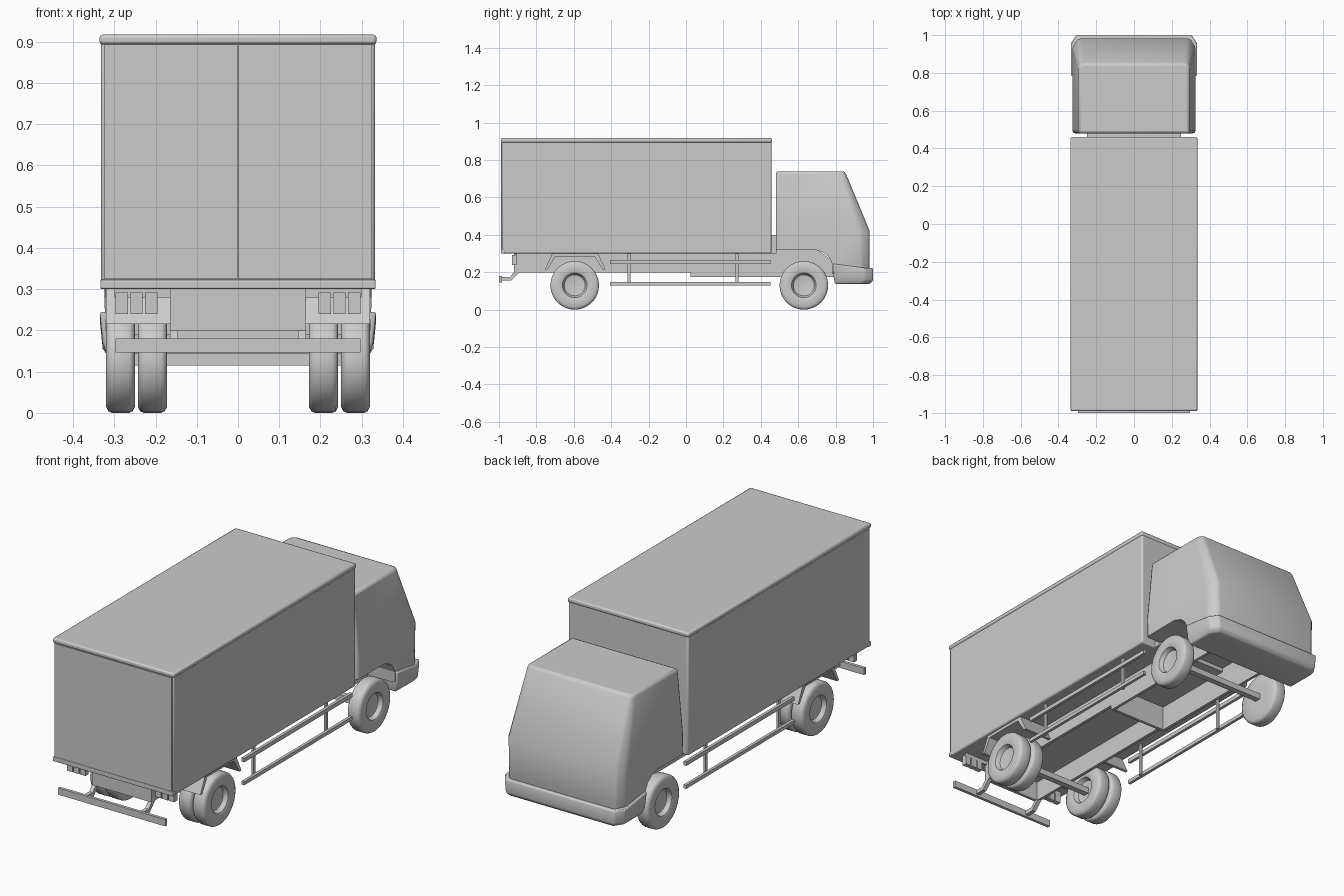
import bpy, bmesh, math

old = bpy.data.objects.get("Cube")
if old:
    bpy.data.objects.remove(old, do_unlink=True)

GREY = (0.6, 0.6, 0.6, 1)
grey = bpy.data.materials.new("plain_grey")
grey.use_nodes = True
grey.diffuse_color = GREY
grey.node_tree.nodes["Principled BSDF"].inputs["Base Color"].default_value = GREY


def finish(name, bm, bevel=0, smooth=None):
    bmesh.ops.recalc_face_normals(bm, faces=bm.faces)
    mesh = bpy.data.meshes.new(name)
    bm.to_mesh(mesh)
    bm.free()
    mesh.materials.append(grey)
    ob = bpy.data.objects.new(name, mesh)
    bpy.context.collection.objects.link(ob)
    if bevel:
        mod = ob.modifiers.new("soft_edges", "BEVEL")
        mod.width = bevel
        mod.segments = 2
        mod.limit_method = "ANGLE"
        mod.angle_limit = math.radians(25)
    if smooth:
        bpy.ops.object.select_all(action="DESELECT")
        ob.select_set(True)
        bpy.context.view_layer.objects.active = ob
        bpy.ops.object.shade_smooth_by_angle(angle=math.radians(smooth))
    return ob


def loft(name, rings, bevel=0, smooth=None):
    """Skin closed rings of points and cap both ends."""
    bm = bmesh.new()
    rows = [[bm.verts.new(p) for p in ring] for ring in rings]
    n = len(rows[0])
    for a, b in zip(rows, rows[1:]):
        for i in range(n):
            j = (i + 1) % n
            bm.faces.new((a[i], a[j], b[j], b[i]))
    bm.faces.new(rows[0])
    bm.faces.new(rows[-1])
    return finish(name, bm, bevel, smooth)


def prism(name, profile, x0, x1, **kw):
    """Extrude a side profile of (y, z) points from x0 to x1."""
    return loft(name, [[(x, y, z) for y, z in profile] for x in (x0, x1)], **kw)


def box(name, x, y, z, **kw):
    return prism(name, [(y[0], z[0]), (y[1], z[0]), (y[1], z[1]), (y[0], z[1])], *x, **kw)


def wheel(name, x_in, x_out, y):
    """Lathe a tyre with a dished hub; the dish faces x_out."""
    w = x_out - x_in
    profile = [(0.06, 0), (0.115, 0), (0.126, 0.08), (0.13, 0.2), (0.13, 0.8),
               (0.126, 0.92), (0.115, 1), (0.074, 1), (0.066, 0.95),
               (0.056, 0.65), (0.04, 0.6)]
    n = 32
    rings = []
    for r, t in profile:
        rings.append([(x_in + w * t, y + r * math.cos(2 * math.pi * i / n),
                       0.13 + r * math.sin(2 * math.pi * i / n)) for i in range(n)])
    return loft(name, rings, smooth=40)


def ring(hw, back, front, z_back, z_front, cut):
    """Plan outline with chamfered front corners."""
    half = [(hw, back, z_back), (hw, front - 1.5 * cut, z_front), (hw - cut, front, z_front)]
    return half + [(-x, y, z) for x, y, z in reversed(half)]


# Cargo body
box("cargo_box", (-0.332, 0.332), (-0.985, 0.457), (0.3, 0.905), bevel=0.008, smooth=60)
box("cargo_roof", (-0.336, 0.336), (-0.99, 0.46), (0.893, 0.917), bevel=0.008, smooth=60)
for side, x in (("right", (-0.325, -0.001)), ("left", (0.001, 0.325))):
    box(side + "_rear_door", x, (-0.99, -0.984), (0.325, 0.893))
box("rear_sill", (-0.334, 0.334), (-0.99, -0.97), (0.3, 0.323), bevel=0.004)

# Cab shell with the wheel arch cut out
cab = loft("cab", [
    ring(0.322, 0.48, 0.982, 0.19, 0.19, 0.03),
    ring(0.326, 0.48, 0.982, 0.42, 0.42, 0.03),
    ring(0.295, 0.48, 0.85, 0.74, 0.74, 0.015),
], bevel=0.018, smooth=60)
arch = prism("wheel_arch_cutter",
             [(0.3, 0), (0.3, 0.32), (0.69, 0.32), (0.735, 0.305), (0.765, 0.28),
              (0.782, 0.245), (0.79, 0)], -0.5, 0.5)
arch.hide_render = True
arch.hide_viewport = True
arch.display_type = "WIRE"
cut = cab.modifiers.new("wheel_arch", "BOOLEAN")
cut.object = arch
cut.operation = "DIFFERENCE"
cut.solver = "EXACT"
# the smoothing modifier has to follow the cut
if cab.modifiers[-2].type == "NODES":
    cab.modifiers.move(len(cab.modifiers) - 1, len(cab.modifiers) - 2)

# Front bumper
loft("front_bumper", [
    ring(0.316, 0.797, 0.985, 0.138, 0.138, 0.03),
    ring(0.328, 0.79, 1.0, 0.17, 0.155, 0.03),
    ring(0.335, 0.785, 1.0, 0.246, 0.222, 0.03),
], bevel=0.006, smooth=60)

# Chassis cross members
box("rear_cross_member", (-0.165, 0.165), (-0.92, -0.905), (0.2, 0.3))
box("middle_cross_member", (-0.165, 0.165), (0.025, 0.04), (0.175, 0.3))
box("cab_mount", (-0.25, 0.25), (0.45, 0.485), (0.3, 0.4))
box("rear_bumper", (-0.297, 0.297), (-1.0, -0.985), (0.146, 0.18))

# Axles
for name, y in (("front_axle", 0.63), ("rear_axle", -0.595)):
    box(name, (-0.26, 0.26), (y - 0.015, y + 0.015), (0.115, 0.145))

for side, s in (("right", -1), ("left", 1)):
    # Frame rail, deeper towards the cab
    prism(side + "_frame_rail",
          [(-0.92, 0.2), (0.025, 0.2), (0.025, 0.175), (0.8, 0.175),
           (0.8, 0.25), (0.7, 0.322), (0.46, 0.322), (0.46, 0.302), (-0.92, 0.302)],
          s * 0.15, s * 0.165)

    # Rear bumper arm
    prism(side + "_bumper_arm",
          [(-0.985, 0.155), (-0.935, 0.155), (-0.89, 0.2), (-0.915, 0.205),
           (-0.942, 0.175), (-0.985, 0.175)], s * 0.145, s * 0.165)

    # Mudguard folded over the rear wheels
    prism(side + "_rear_mudguard",
          [(-0.755, 0.215), (-0.715, 0.3), (-0.47, 0.3), (-0.43, 0.215),
           (-0.445, 0.215), (-0.49, 0.285), (-0.70, 0.285), (-0.74, 0.215)],
          s * 0.165, s * 0.32)

    # Tail lights
    for i, x in enumerate((0.21, 0.246, 0.282)):
        box(f"{side}_tail_light_{i + 1}", (s * (x - 0.015), s * (x + 0.015)),
            (-0.93, -0.905), (0.24, 0.292))
    box(side + "_light_bracket", (s * 0.165, s * 0.3), (-0.912, -0.905), (0.28, 0.3))

    # Side guard rails and their posts
    for level, z in (("lower", (0.13, 0.148)), ("upper", (0.245, 0.265))):
        box(f"{side}_{level}_side_guard", (s * 0.303, s * 0.318), (-0.405, 0.452), z)
    for place, y in (("rear", -0.305), ("front", 0.272)):
        box(f"{side}_{place}_guard_post", (s * 0.293, s * 0.304),
            (y - 0.008, y + 0.008), (0.132, 0.302))

    # Wheels: single in front, twin behind
    wheel(side + "_front_wheel", s * 0.25, s * 0.32, 0.63)
    wheel(side + "_rear_outer_wheel", s * 0.25, s * 0.32, -0.595)
    wheel(side + "_rear_inner_wheel", s * 0.243, s * 0.172, -0.595)
